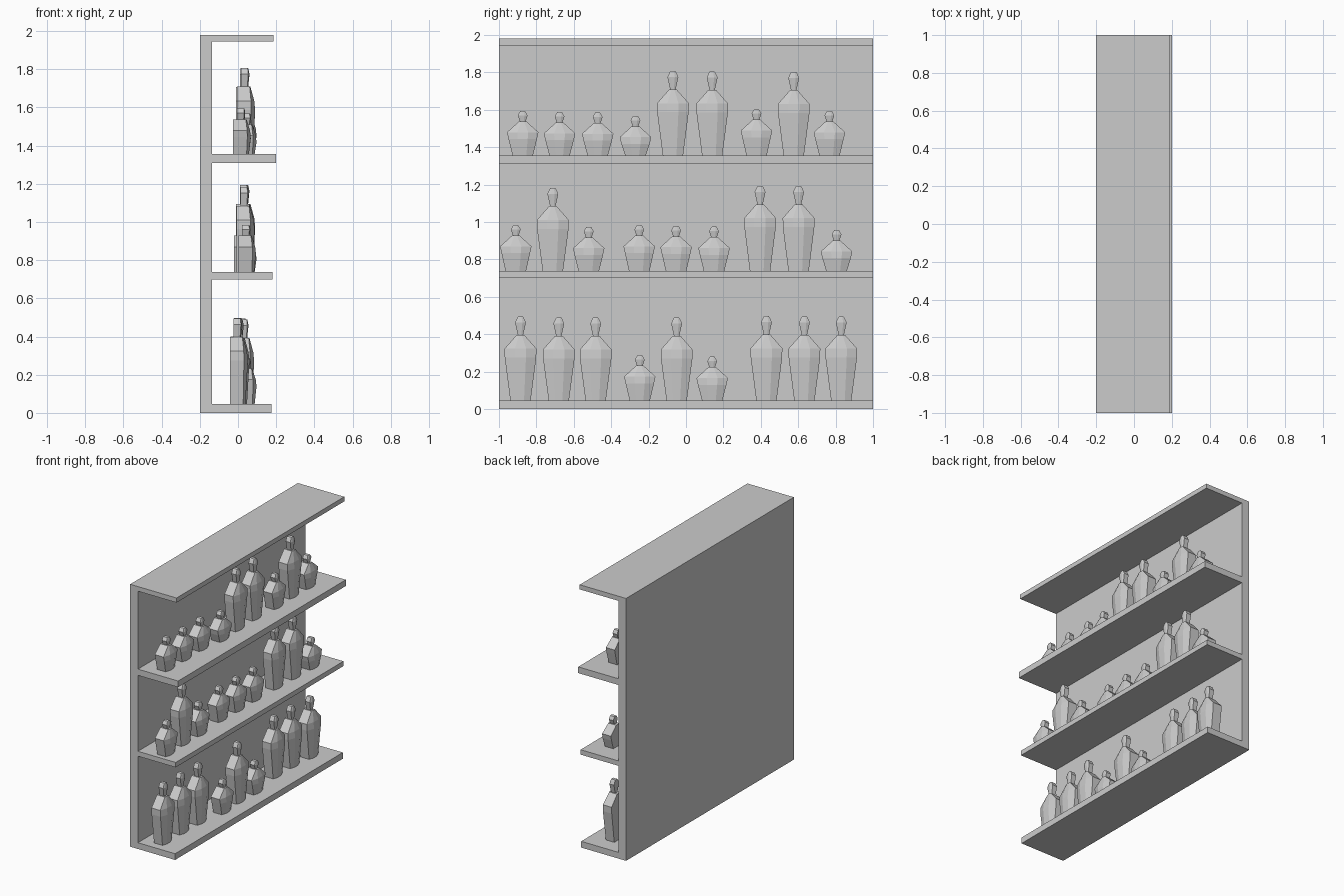
import bpy, bmesh

if "Cube" in bpy.data.objects:
    bpy.data.objects.remove(bpy.data.objects["Cube"])


def box(name, x0, x1, z0, z1):
    bpy.ops.mesh.primitive_cube_add(size=1, location=((x0 + x1) / 2, 0, (z0 + z1) / 2))
    ob = bpy.context.object
    ob.name = name
    ob.scale = (x1 - x0, 2, z1 - z0)


def loft(bm, rings):
    """Join hexagonal rings (flat back, bulged front) and cap both ends.
    Each ring: z, half width, back x, front edge x, bulge x, y centre, x centre."""
    loops = []
    for z, w, b, e, f, y, x in rings:
        pts = [(b, -w), (e, -w), (f, -w * .35), (f, w * .35), (e, w), (b, w)]
        loops.append([bm.verts.new((x + px, y + py, z)) for px, py in pts])
    for lo, hi in zip(loops, loops[1:]):
        for i in range(6):
            j = (i + 1) % 6
            bm.faces.new((lo[i], lo[j], hi[j], hi[i]))
    bm.faces.new(loops[0][::-1])
    bm.faces.new(loops[-1])


# Bottle outlines: (distance below top, half width, front edge x, bulge x)
TALL_BODY = [(.22, .084, .034, .055), (.172, .085, .033, .050), (.098, .02, .026, .030)]
TALL_HEAD = [(.10, .014, .014, .018), (.032, .029, .018, .025), (.006, .017, .016, .02), (0, .012, .014, .018)]
SHORT_BODY = [(.15, .076, .034, .052), (.114, .084, .033, .048), (.056, .02, .026, .030)]
SHORT_HEAD = [(.06, .014, .014, .018), (.024, .026, .018, .023), (.005, .016, .016, .02), (0, .012, .014, .018)]


def bottle(name, y, x, top, floor, tall):
    body, head = (TALL_BODY, TALL_HEAD) if tall else (SHORT_BODY, SHORT_HEAD)
    bm = bmesh.new()
    base = [(floor, .054, -.04, .03, .042, y, x)]
    loft(bm, base + [(top - d, w, -.04, e, f, y, x) for d, w, e, f in body])
    loft(bm, [(top - d, w, -.02, e, f, y, x) for d, w, e, f in head])
    bmesh.ops.recalc_face_normals(bm, faces=bm.faces)
    me = bpy.data.meshes.new(name)
    bm.to_mesh(me)
    bm.free()
    bpy.context.collection.objects.link(bpy.data.objects.new(name, me))


# Rack: back panel and four shelves
box("back_panel", -.2, -.135, 0, 1.98)
for name, front, z0, z1 in [("bottom_shelf", .175, 0, .047), ("lower_shelf", .18, .70, .737),
                            ("upper_shelf", .2, 1.31, 1.357), ("top_shelf", .187, 1.945, 1.98)]:
    box(name, -.137, front, z0, z1)

# Bottles per shelf: (y, x, top); tall ones are recognised by their height
rows = [
    (.045, [(-.885, -.003, .495), (-.68, -.003, .49), (-.483, .005, .49), (-.247, .045, .288),
            (-.05, .03, .49), (.14, .04, .28), (.43, 0, .497), (.633, 0, .495), (.83, .02, .495)]),
    (.735, [(-.91, .042, .984), (-.712, .032, 1.183), (-.52, .035, .974), (-.25, .018, .984),
            (-.053, .022, .98), (.15, .022, .975), (.396, .03, 1.193), (.602, .035, 1.193),
            (.805, .045, .957)]),
    (1.355, [(-.873, .015, 1.594), (-.676, .015, 1.588), (-.472, .015, 1.586), (-.27, .045, 1.568),
             (-.07, .035, 1.807), (.14, .03, 1.805), (.377, .045, 1.603), (.576, .035, 1.803),
             (.767, .04, 1.594)]),
]
for r, (floor, items) in enumerate(rows):
    for i, (y, x, top) in enumerate(items):
        tall = top - floor > .35
        bottle(f"{'tall' if tall else 'short'}_bottle_{r}_{i}", y, x, top, floor, tall)
